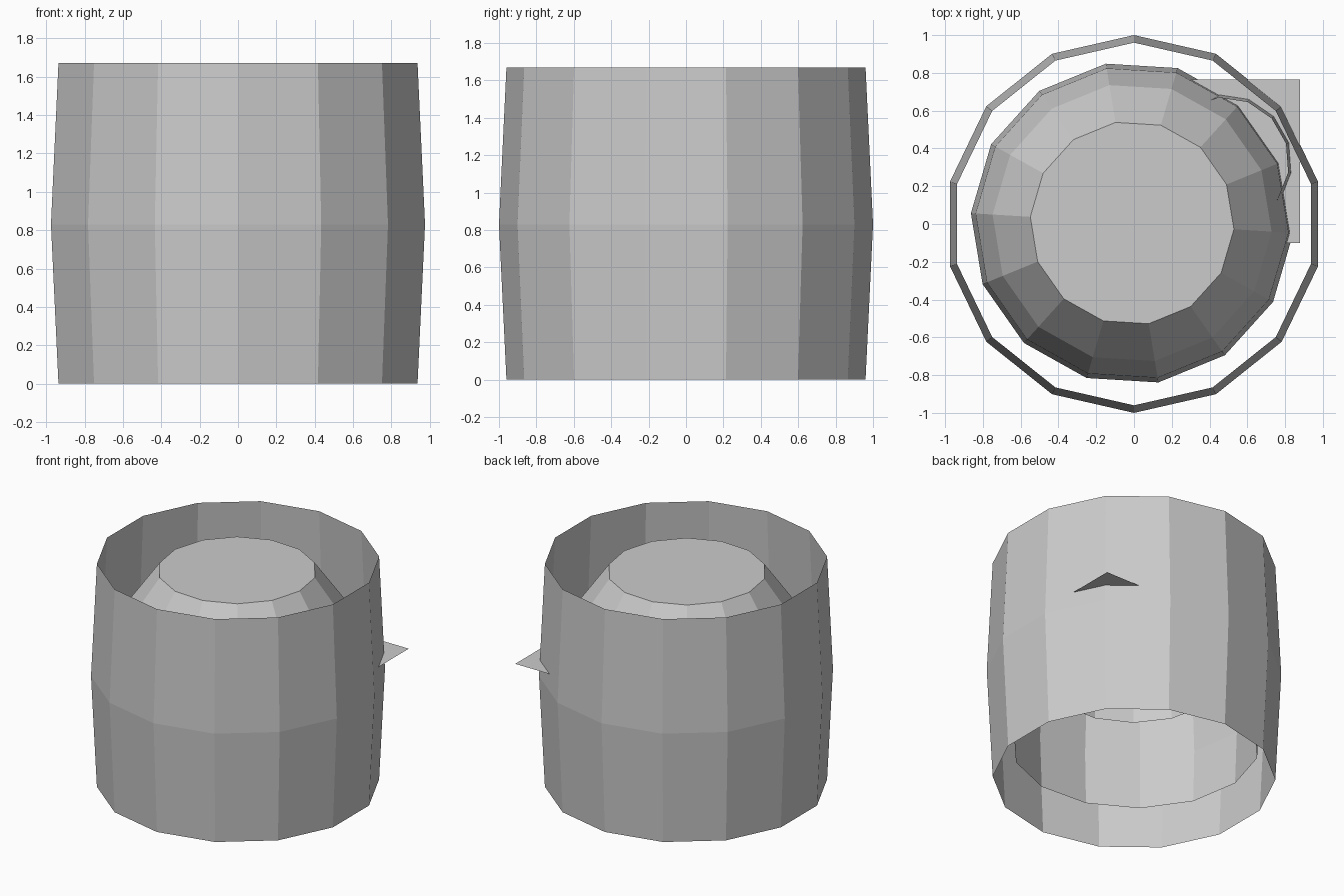
import bpy
from math import sin, cos, radians, pi

cube = bpy.data.objects.get("Cube")
if cube:
    bpy.data.objects.remove(cube, do_unlink=True)

SIDES = 14

grey = bpy.data.materials.new("plain grey")
grey.use_nodes = True
colour = (0.6, 0.6, 0.6, 1.0)
grey.diffuse_color = colour
for node in grey.node_tree.nodes:
    if node.type == 'BSDF_PRINCIPLED':
        node.inputs["Base Color"].default_value = colour


def add_mesh(name, verts, faces):
    mesh = bpy.data.meshes.new(name)
    mesh.from_pydata(verts, [], faces)
    mesh.materials.append(grey)
    mesh.update()
    obj = bpy.data.objects.new(name, mesh)
    bpy.context.collection.objects.link(obj)
    return obj


def lathe(name, profile, phase, centre=(0, 0), cap_top=False):
    """Flat-sided open shell from (radius, height) rings, bottom to top."""
    verts, faces = [], []
    for radius, z in profile:
        for i in range(SIDES):
            a = radians(phase) + 2 * pi * i / SIDES
            verts.append((centre[0] + radius * cos(a), centre[1] + radius * sin(a), z))
    for r in range(len(profile) - 1):
        for i in range(SIDES):
            j = (i + 1) % SIDES
            low, high = r * SIDES, (r + 1) * SIDES
            faces.append((low + i, low + j, high + j, high + i))
    if cap_top:
        start = (len(profile) - 1) * SIDES
        faces.append(tuple(range(start, start + SIDES)))
    return add_mesh(name, verts, faces)


# Open outer barrel
lathe("outer_shell", [(0.96, 0), (1.0, 0.83), (0.96, 1.67)], 90)

# Domed inner barrel, open underneath
lathe("inner_barrel",
      [(0.84, 0.25), (0.855, 0.65), (0.83, 1.04), (0.74, 1.31), (0.54, 1.59)],
      -3.5, (-0.01, 0.005), cap_top=True)

# Tube inside the inner barrel
lathe("inner_tube", [(0.6, 0.78), (0.6, 1.35)], -1)

# Small collar set off-centre on the flat plate
lathe("side_collar", [(0.36, 0.95), (0.345, 1.15)], 17, (0.475, 0.325))

# Flat square plate, one corner poking through the outer shell
add_mesh("flat_plate",
         [(0.015, -0.1, 0.95), (0.88, -0.1, 0.95), (0.88, 0.765, 0.95), (0.015, 0.765, 0.95)],
         [(0, 1, 2, 3)])
